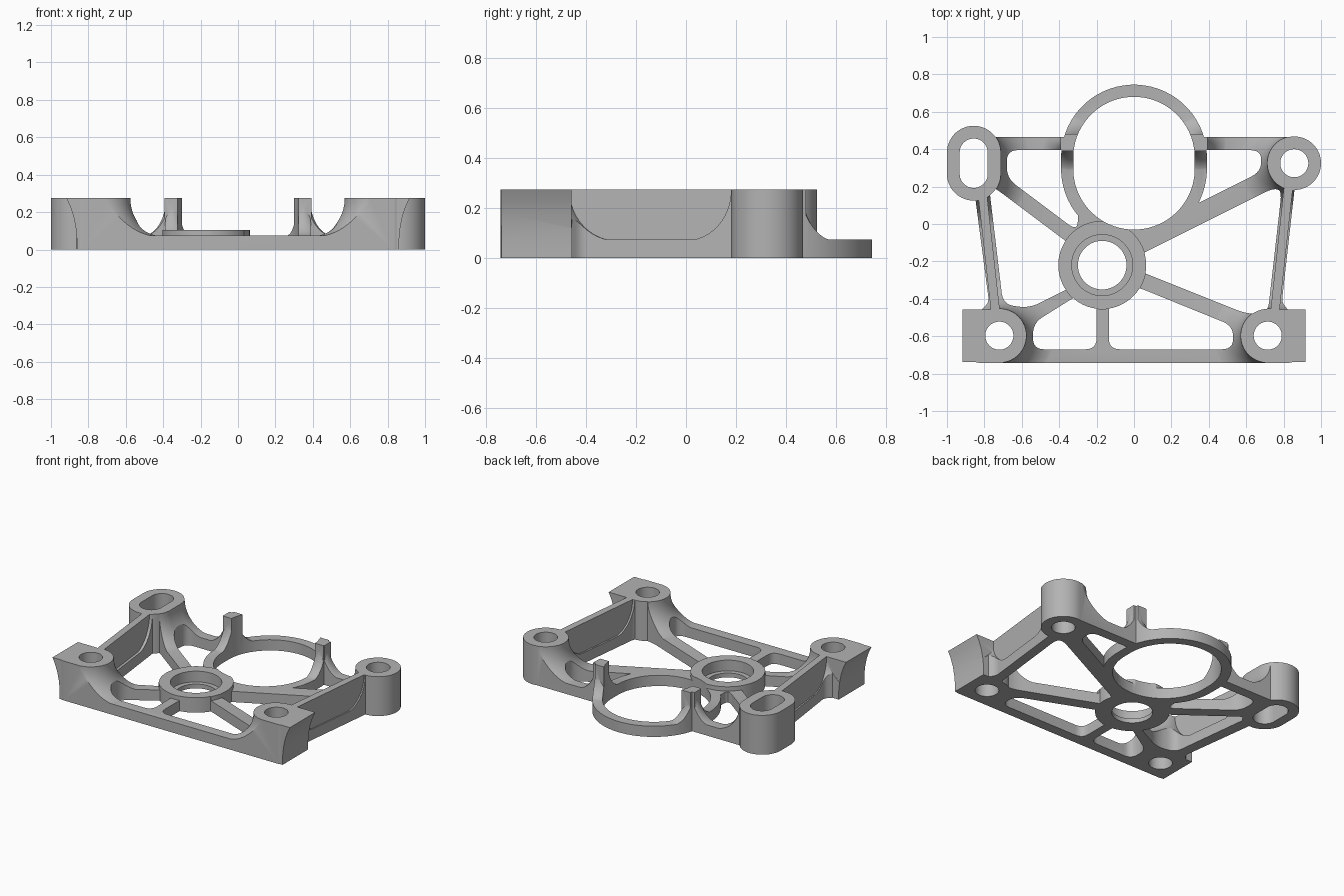
import bpy
import bmesh
from math import cos, sin, pi
from mathutils import Vector

cube = bpy.data.objects.get("Cube")
if cube:
    bpy.data.objects.remove(cube, do_unlink=True)

TOP, PLATE, LOW, HIGH = 0.275, 0.075, -0.1, 0.4


def loft(name, rings):
    """Closed solid through rings of equal point count."""
    bm = bmesh.new()
    loops = [[bm.verts.new(p) for p in ring] for ring in rings]
    n = len(loops[0])
    for a, b in zip(loops, loops[1:]):
        for i in range(n):
            j = (i + 1) % n
            bm.faces.new((a[i], a[j], b[j], b[i]))
    bm.faces.new(loops[0][::-1])
    bm.faces.new(loops[-1])
    bmesh.ops.recalc_face_normals(bm, faces=bm.faces)
    mesh = bpy.data.meshes.new(name)
    bm.to_mesh(mesh)
    bm.free()
    obj = bpy.data.objects.new(name, mesh)
    bpy.context.scene.collection.objects.link(obj)
    return obj


def oval(x, y, r, z, half=0.0, n=64):
    """Circle, or a slot shape stretched along y."""
    pts = []
    for i in range(n):
        a = 2 * pi * (i + 0.5) / n
        pts.append((x + r * cos(a), y + r * sin(a) + (half if sin(a) > 0 else -half), z))
    return pts


def post(name, x, y, r, half=0.0, z0=LOW, z1=HIGH):
    return loft(name, [oval(x, y, r, z0, half), oval(x, y, r, z1, half)])


def flare(name, x, y, r, spread, half=0.0):
    """Column with a concave foot that blends into the plate."""
    steps = [(r + spread, LOW)]
    for i in range(13):
        t = pi / 2 * i / 12
        steps.append((r + spread * (1 - sin(t)), PLATE - 0.004 + (TOP - PLATE) * (1 - cos(t))))
    steps.append((r, HIGH))
    return loft(name, [oval(x, y, q, z, half) for q, z in steps])


def prism(name, pts, z0=LOW, z1=HIGH, r=0.0):
    """Upright prism with optional rounded corners."""
    pts = [Vector(p) for p in pts]
    out = []
    for i, p in enumerate(pts):
        if r == 0:
            out.append(p)
            continue
        a, b = pts[i - 1] - p, pts[(i + 1) % len(pts)] - p
        s = p + a.normalized() * min(r, a.length * 0.45)
        e = p + b.normalized() * min(r, b.length * 0.45)
        for k in range(7):
            t = k / 6
            out.append(s * (1 - t) ** 2 + p * 2 * t * (1 - t) + e * t * t)
    return loft(name, [[(q.x, q.y, z) for q in out] for z in (z0, z1)])


def box(name, x0, x1, y0, y1, z0=LOW, z1=HIGH):
    return prism(name, [(x0, y0), (x1, y0), (x1, y1), (x0, y1)], z0, z1)


def combine(obj, others, op):
    for other in others:
        mod = obj.modifiers.new("join", 'BOOLEAN')
        mod.operation, mod.solver, mod.object = op, 'EXACT', other
        bpy.context.view_layer.update()
        deps = bpy.context.evaluated_depsgraph_get()
        mesh = bpy.data.meshes.new_from_object(obj.evaluated_get(deps))
        obj.modifiers.clear()
        obj.data = mesh
        bpy.data.objects.remove(other, do_unlink=True)


# Corner pillars: x, y, half length of the slot
pillars = [(-0.857, 0.325, 0.057), (0.857, 0.325, 0), (-0.72, -0.597, 0), (0.715, -0.597, 0)]
PR = 0.143
HUB = (-0.17, -0.22)
RING_Y, RING_HALF = 0.325, 0.03

# Plan of the bracket
frame = prism("bracket_frame", [
    (-0.86, -0.742), (0.86, -0.742), (0.86, -0.5), (0.79, -0.42), (0.86, 0.2), (0.86, 0.465),
    (-0.86, 0.465), (-0.85, 0.15), (-0.775, -0.42), (-0.86, -0.5)], r=0.03)

# Lightening windows
windows = [
    [(-0.68, 0.395), (-0.3, 0.395), (-0.3, -0.04), (-0.68, 0.245)],
    [(0.3, 0.395), (0.68, 0.395), (0.68, 0.28), (0.3, 0.09)],
    [(-0.775, 0.2), (-0.74, 0.19), (-0.3, -0.14), (-0.3, -0.32), (-0.56, -0.45), (-0.7, -0.43)],
    [(0, -0.18), (0.74, 0.19), (0.79, 0.18), (0.715, -0.48), (0.6, -0.48), (0, -0.24)],
    [(-0.54, -0.67), (-0.2, -0.67), (-0.2, -0.35), (-0.3, -0.38), (-0.54, -0.53)],
    [(-0.135, -0.67), (0.53, -0.67), (0.53, -0.545), (0, -0.33), (-0.135, -0.33)],
]
combine(frame, [prism("window", w, r=0.06) for w in windows], 'DIFFERENCE')

# Pillars, large ring, hub and the flared corner blocks
solids = [post("pillar", x, y, PR, h) for x, y, h in pillars]
solids.append(post("large_ring", 0, RING_Y, 0.39, RING_HALF))
solids.append(post("hub", *HUB, 0.235))
for side in (-1, 1):
    edge = [(0.862, LOW), (0.862, 0.06), (0.868, 0.12), (0.88, 0.18), (0.897, 0.23),
            (0.918, TOP), (0.918, HIGH), (0.74, HIGH), (0.74, LOW)]
    solids.append(loft("corner_block", [[(side * x, y, z) for x, z in edge] for y in (-0.738, -0.456)]))
combine(frame, solids, 'UNION')

# Height envelope: thin plate, raised hub, blended columns and side walls
envelope = box("height_envelope", -1.1, 1.1, -0.9, 0.9, LOW - 0.1, PLATE)
tall = [flare("pillar_foot", x, y, PR + 0.002, 0.18, h) for x, y, h in pillars]
tall.append(post("hub_rim", *HUB, 0.237, z1=0.105))
for side, back, front in ((-1, (0.815, 0.2), (0.737, -0.5)), (1, (0.826, 0.2), (0.75, -0.5))):
    w = 0.024
    tall.append(prism("side_wall", [(side * (p[0] + d), p[1]) for p, d in
                                    ((back, -w), (back, w), (front, w), (front, -w))]))
    x0, x1 = sorted((side * 0.7, side * 1.0))
    tall.append(box("block_zone", x0, x1, -0.85, -0.457))
    x0, x1 = sorted((side * 0.3, side * 0.392))
    tall.append(box("ring_post", x0, x1, 0.39, 0.48))
    tall.append(flare("ring_post_foot", side * 0.35, 0.43, 0.036, 0.13))
combine(envelope, tall, 'UNION')
combine(frame, [envelope, box("height_limit", -1.2, 1.2, -1, 1, 0, TOP)], 'INTERSECT')

# Bores
bores = [post("bolt_hole", x, y, 0.075, h) for x, y, h in pillars]
bores.append(post("large_bore", 0, RING_Y, 0.325, RING_HALF))
bores.append(post("hub_bore", *HUB, 0.13))
bores.append(post("hub_recess", *HUB, 0.163, z0=0.03))
combine(frame, bores, 'DIFFERENCE')

# Finish
mat = bpy.data.materials.new("machined_grey")
mat.use_nodes = True
colour = (0.45, 0.45, 0.45, 1)
mat.diffuse_color = colour
mat.node_tree.nodes["Principled BSDF"].inputs["Base Color"].default_value = colour
frame.data.materials.clear()
frame.data.materials.append(mat)
for poly in frame.data.polygons:
    poly.material_index = 0
bpy.ops.object.select_all(action='DESELECT')
frame.select_set(True)
bpy.context.view_layer.objects.active = frame
bpy.ops.object.shade_smooth_by_angle(angle=0.5)
